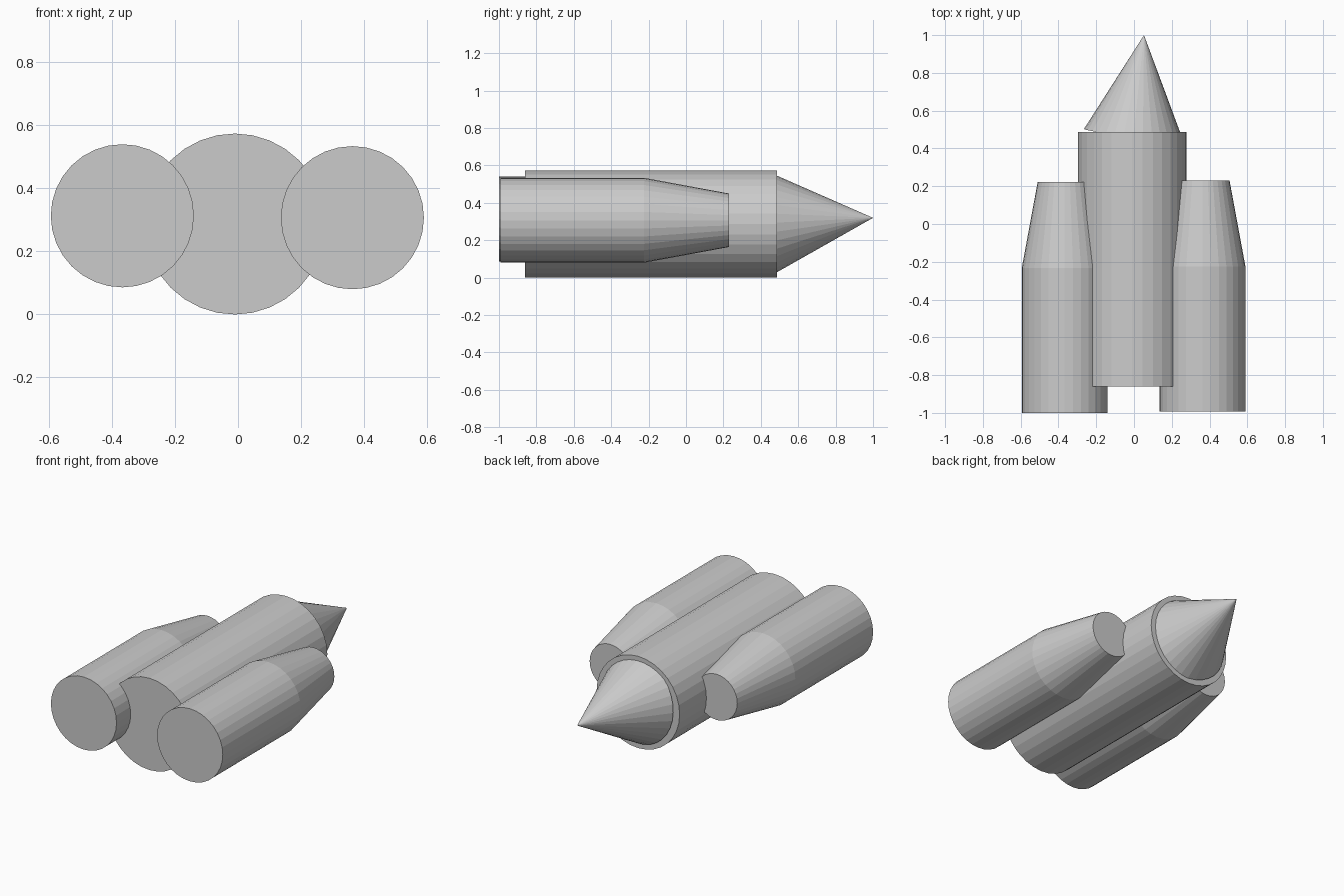
import bpy, bmesh
from mathutils import Vector, Matrix

if "Cube" in bpy.data.objects:
    bpy.data.objects.remove(bpy.data.objects["Cube"])

SIDES = 32


def loft(name, rings, origin, axis=(0, 1, 0)):
    """Flat-faced turned solid: rings are (distance along axis, radius); radius 0 is a point."""
    bm = bmesh.new()
    turn = Vector((0, 1, 0)).rotation_difference(Vector(axis).normalized()).to_matrix().to_4x4()
    place = Matrix.Translation(origin) @ turn
    loops = []
    for d, r in rings:
        if r == 0:
            loops.append([bm.verts.new(place @ Vector((0, d, 0)))])
            continue
        loops.append([bm.verts.new(place @ (Matrix.Rotation(i * 6.2831853 / SIDES, 3, 'Y')
                                            @ Vector((0, 0, r)) + Vector((0, d, 0))))
                      for i in range(SIDES)])
    for a, b in zip(loops, loops[1:]):
        for i in range(SIDES):
            j = (i + 1) % SIDES
            if len(b) == 1:
                bm.faces.new((a[i], a[j], b[0]))
            else:
                bm.faces.new((a[i], a[j], b[j], b[i]))
    for ring in (loops[0], loops[-1]):
        if len(ring) > 1:
            bm.faces.new(ring)
    bmesh.ops.recalc_face_normals(bm, faces=bm.faces)
    mesh = bpy.data.meshes.new(name)
    bm.to_mesh(mesh)
    bm.free()
    obj = bpy.data.objects.new(name, mesh)
    bpy.context.collection.objects.link(obj)
    return obj


# Central rocket body
loft("main_body", [(-0.86, 0.287), (0.487, 0.287)], (-0.01, 0, 0.287))

# Nose cone, slightly tilted, its base partly sunk in the body
tilt = Vector((0.107, 1, 0.051)).normalized()
tip = Vector((0.053, 1.0, 0.32))
loft("nose_cone", [(-0.528, 0.263), (0, 0)], tip, tilt)

# Side boosters: straight tail and tapered front
for name, x, y, z in (("left_booster", -0.367, -1.0, 0.313),
                      ("right_booster", 0.363, -0.993, 0.307)):
    loft(name, [(0, 0.227), (0.768, 0.227), (1.222, 0.143)], (x, y, z))
